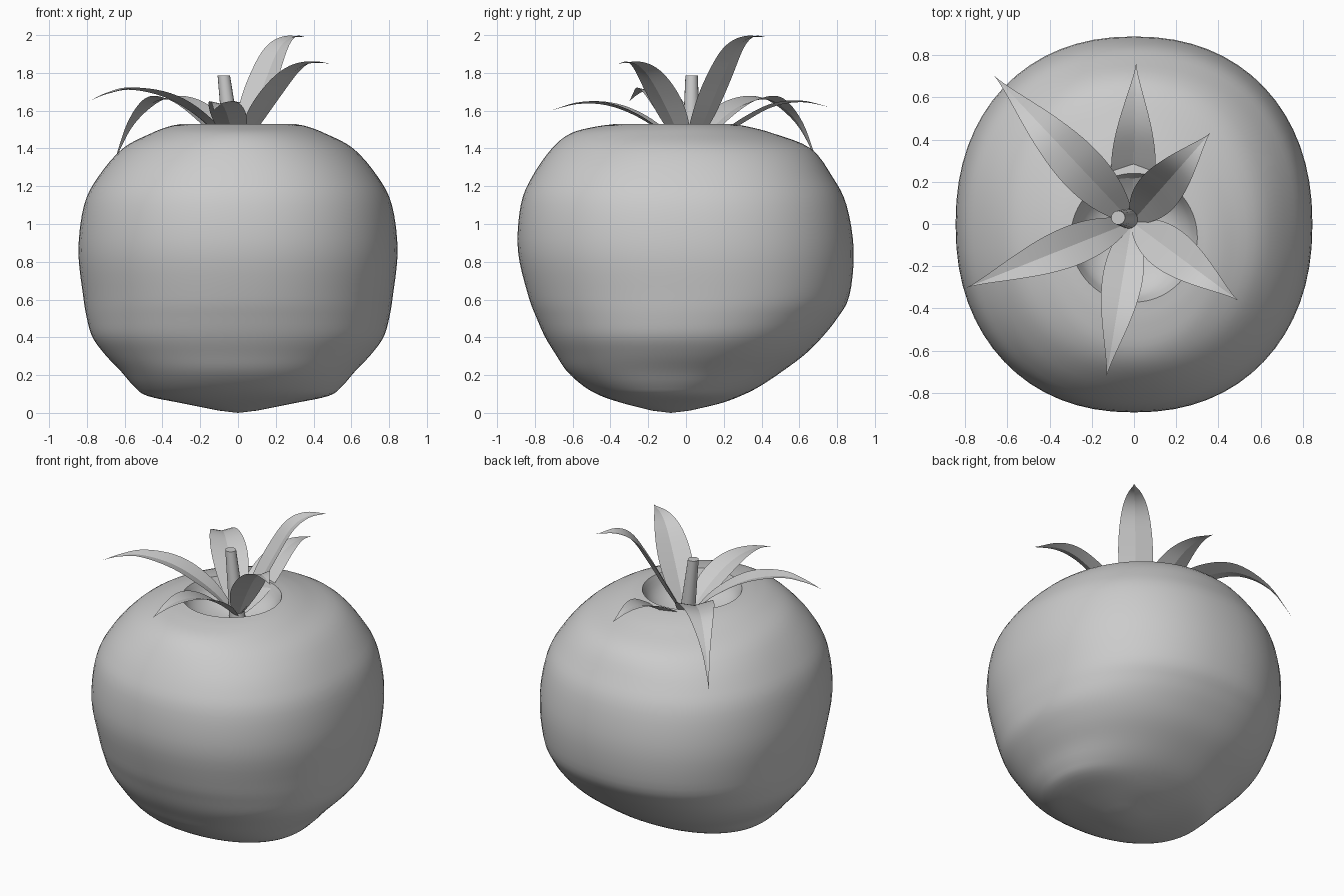
import bpy, bmesh, math
from mathutils import Vector

if "Cube" in bpy.data.objects:
    bpy.data.objects.remove(bpy.data.objects["Cube"])

grey = bpy.data.materials.new("light_grey")
grey.use_nodes = True
COLOUR = (0.6, 0.6, 0.6, 1)
grey.diffuse_color = COLOUR
grey.node_tree.nodes["Principled BSDF"].inputs["Base Color"].default_value = COLOUR


def finish(name, bm, angle=30):
    mesh = bpy.data.meshes.new(name)
    bm.to_mesh(mesh)
    bm.free()
    mesh.materials.append(grey)
    ob = bpy.data.objects.new(name, mesh)
    bpy.context.collection.objects.link(ob)
    bpy.ops.object.select_all(action='DESELECT')
    ob.select_set(True)
    bpy.context.view_layer.objects.active = ob
    bpy.ops.object.shade_smooth_by_angle(angle=math.radians(angle))


def spline(points, steps):
    """Smooth curve through the given points."""
    p = [Vector(q) for q in points]
    p = [2 * p[0] - p[1]] + p + [2 * p[-1] - p[-2]]
    out = []
    for a, b, c, d in zip(p, p[1:], p[2:], p[3:]):
        for i in range(steps):
            t = i / steps
            out.append(b + (c - a) * t / 2 + (2 * a - 5 * b + 4 * c - d) * t * t / 2
                       + (3 * b - a - 3 * c + d) * t ** 3 / 2)
    return out + [p[-2]]


def bridge(bm, lower, upper, closed=True):
    n = len(lower)
    for i in range(n if closed else n - 1):
        j = (i + 1) % n
        bm.faces.new((lower[i], lower[j], upper[j], upper[i]))


# Fruit: rounded-square sections given as height, half width, front y, back y
skin = spline([
    (0.012, 0.10, -0.18, 0.02), (0.05, 0.29, -0.33, 0.18), (0.09, 0.48, -0.45, 0.29),
    (0.14, 0.55, -0.54, 0.39), (0.22, 0.62, -0.63, 0.51), (0.31, 0.705, -0.69, 0.63),
    (0.4, 0.77, -0.745, 0.72), (0.5, 0.80, -0.79, 0.80), (0.62, 0.82, -0.835, 0.865),
    (0.86, 0.845, -0.89, 0.888), (1.1, 0.815, -0.875, 0.85), (1.25, 0.74, -0.815, 0.775),
    (1.4, 0.61, -0.71, 0.66), (1.48, 0.46, -0.61, 0.46),
    (1.515, 0.37, -0.48, 0.33), (1.53, 0.30, -0.37, 0.24)], 4)
bowl = spline([(1.53, 0.30, -0.37, 0.24), (1.45, 0.26, -0.33, 0.20),
               (1.39, 0.19, -0.25, 0.14), (1.35, 0.08, -0.12, 0.05)], 3)[1:]
SEGS = 64
bm = bmesh.new()
rings = []
for z, hx, y0, y1 in skin + bowl:
    power = 2 / (2.2 - 0.2 * max(0, min(1, (z - 1.3) / 0.2)))
    ring = []
    for k in range(SEGS):
        a = 2 * math.pi * k / SEGS
        c, s = math.cos(a), math.sin(a)
        x = hx * math.copysign(abs(c) ** power, c)
        y = (y0 + y1) / 2 + (y1 - y0) / 2 * math.copysign(abs(s) ** power, s)
        ring.append(bm.verts.new((x, y, z)))
    rings.append(ring)
for lower, upper in zip(rings, rings[1:]):
    bridge(bm, lower, upper)
for ring, tip in ((rings[0], (0, -0.08, 0)), (rings[-1], (0, -0.03, 1.345))):
    v = bm.verts.new(tip)
    for k in range(SEGS):
        bm.faces.new((ring[k], ring[(k + 1) % SEGS], v))
bmesh.ops.recalc_face_normals(bm, faces=bm.faces)
finish("fruit", bm, 40)

# Stem: short tapered stalk leaning to one side
bm = bmesh.new()
levels = []
for x, y, z, r in ((-0.02, 0.025, 1.33, 0.05), (-0.04, 0.028, 1.5, 0.044),
                   (-0.075, 0.03, 1.785, 0.033)):
    levels.append([bm.verts.new((x + r * math.cos(k * math.pi / 8),
                                 y + r * math.sin(k * math.pi / 8), z)) for k in range(16)])
for lower, upper in zip(levels, levels[1:]):
    bridge(bm, lower, upper)
bm.faces.new(levels[-1])
finish("stem", bm)


# Leaves: creased lance-shaped blades arching from the base of the stem
def leaf(name, tip, arch, width):
    base = Vector((-0.01, 0.01, 0))
    run = Vector((tip[0], tip[1], 0)) - base
    side = Vector((-run.y, run.x, 0)).normalized()
    path = [base + run * t + Vector((0, 0, z)) for t, z in spline(arch, 6)]
    bm = bmesh.new()
    rows = []
    for i, p in enumerate(path):
        ahead = path[min(i + 1, len(path) - 1)] - path[max(i - 1, 0)]
        normal = ahead.cross(side).normalized()
        u = (p - base).xy.length / run.length
        half = width / 2 * max(0.01, math.sin(math.pi * min(1, 0.04 + 0.96 * u ** 0.75))) ** 1.25
        lift = normal * half * 0.22
        rows.append([bm.verts.new(q) for q in
                     (p - side * half + lift, p, p + side * half + lift)])
    for a, b in zip(rows, rows[1:]):
        bridge(bm, a, b, closed=False)
    finish(name, bm, 20)


leaf("leaf_back_right", (-0.66, 0.70),
     [(0, 1.36), (0.25, 1.55), (0.45, 1.64), (0.65, 1.65), (0.85, 1.53), (1, 1.32)], 0.22)
leaf("leaf_back", (0.01, 0.76),
     [(0, 1.36), (0.2, 1.44), (0.4, 1.54), (0.6, 1.62), (0.8, 1.645), (1, 1.62)], 0.21)
leaf("leaf_back_left", (0.36, 0.43),
     [(0, 1.36), (0.22, 1.56), (0.42, 1.76), (0.6, 1.92), (0.78, 1.985), (1, 1.99)], 0.21)
leaf("leaf_front_left", (0.49, -0.36),
     [(0, 1.36), (0.2, 1.53), (0.4, 1.68), (0.6, 1.8), (0.78, 1.85), (1, 1.85)], 0.21)
leaf("leaf_front", (-0.13, -0.72),
     [(0, 1.36), (0.2, 1.49), (0.4, 1.58), (0.6, 1.63), (0.8, 1.635), (1, 1.6)], 0.19)
leaf("leaf_front_right", (-0.79, -0.30),
     [(0, 1.36), (0.2, 1.53), (0.45, 1.66), (0.7, 1.71), (0.87, 1.69), (1, 1.65)], 0.19)
